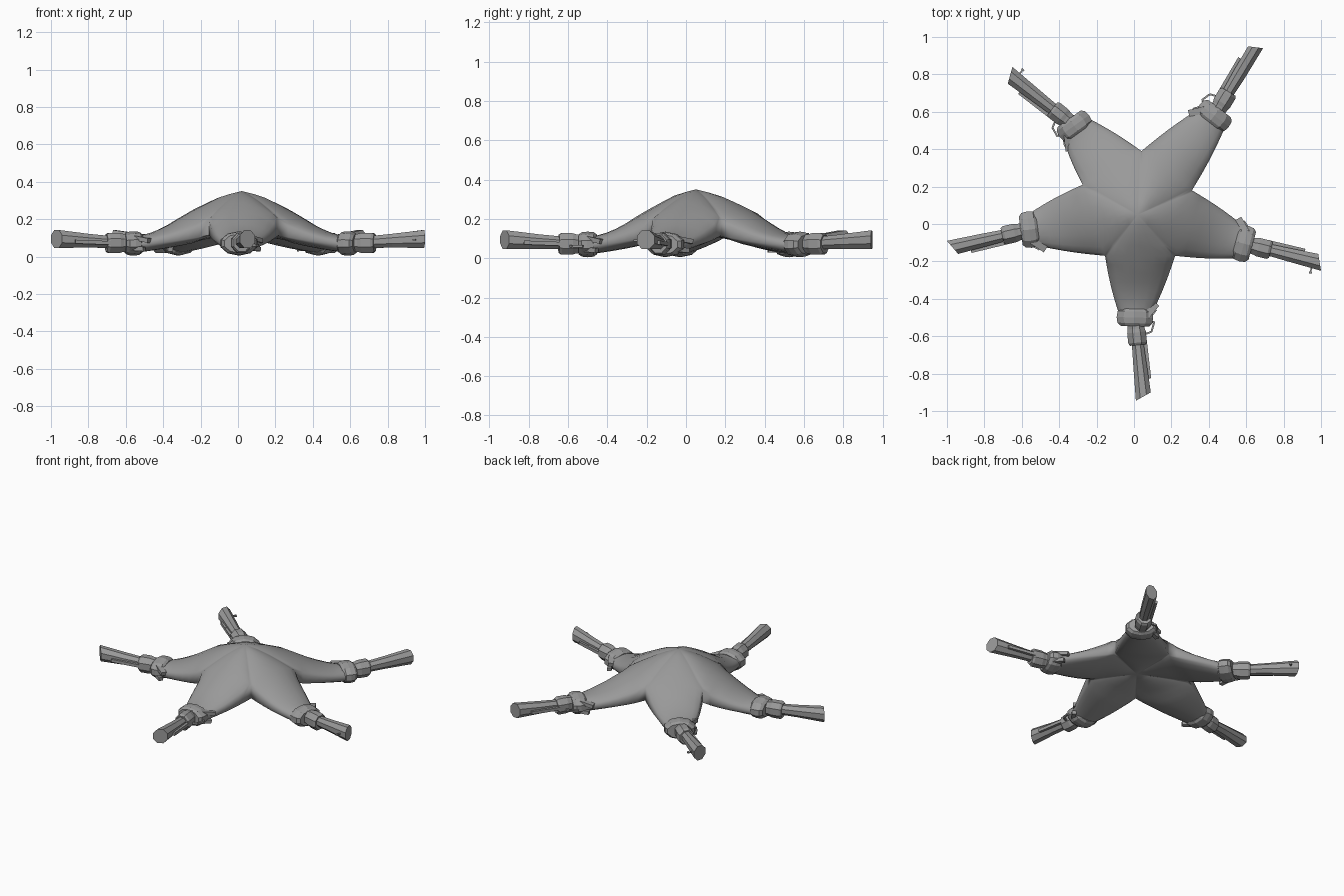
import bpy, bmesh
from math import pi, sin, cos
from mathutils import Vector

if "Cube" in bpy.data.objects:
    bpy.data.objects.remove(bpy.data.objects["Cube"])


def material(name, value):
    mat = bpy.data.materials.new(name)
    mat.use_nodes = True
    color = (value, value, value, 1)
    mat.diffuse_color = color
    mat.node_tree.nodes["Principled BSDF"].inputs["Base Color"].default_value = color
    return mat


GREY = material("stone grey", 0.32)
UP = Vector((0, 0, 1))


def finish(bm, name):
    bmesh.ops.remove_doubles(bm, verts=bm.verts, dist=0.0004)
    bmesh.ops.delete(bm, geom=[v for v in bm.verts if not v.link_faces], context="VERTS")
    bmesh.ops.recalc_face_normals(bm, faces=bm.faces)
    mesh = bpy.data.meshes.new(name)
    bm.to_mesh(mesh)
    bm.free()
    mesh.materials.append(GREY)
    obj = bpy.data.objects.new(name, mesh)
    bpy.context.collection.objects.link(obj)
    return obj


def skin(bm, rings, keep=lambda row, col: True):
    """Join matching closed rings with quads."""
    rows = [[bm.verts.new(p) for p in ring] for ring in rings]
    n = len(rows[0])
    for r in range(len(rows) - 1):
        for c in range(n):
            if keep(r, c):
                d = (c + 1) % n
                bm.faces.new((rows[r][c], rows[r][d], rows[r + 1][d], rows[r + 1][c]))
    return rows


def loft(name, rings):
    bm = bmesh.new()
    rows = skin(bm, rings)
    bm.faces.new(rows[0])
    bm.faces.new(rows[-1])
    return finish(bm, name)


def ring(center, side, up, n=8):
    k = 1 / cos(pi / n)
    angles = [2 * pi * (i + 0.5) / n for i in range(n)]
    return [center + side * (cos(a) * k) + up * (sin(a) * k) for a in angles]


def bar(name, p, q, width, height, n=4):
    side = (q - p).cross(UP).normalized()
    up = side.cross(q - p).normalized()
    return loft(name, [ring(e, side * width, up * height, n) for e in (p, q)])


def mix(a, b, t):
    return a + (b - a) * t


def flat(x, y):
    return Vector((x, y, 0))


# Layout: arm tips, the valleys between arms, and both edges of each muzzle
CENTER = flat(0.02, 0.05)
ARMS = ["left", "back_left", "back_right", "right", "front"]
TIPS = [flat(0.588, -0.105), flat(0.43, 0.58), flat(-0.32, 0.525),
        flat(-0.56, -0.03), flat(0.005, -0.50)]
VALLEYS = [flat(0.22, -0.17), flat(0.31, 0.18), flat(0.04, 0.39),
           flat(-0.275, 0.21), flat(-0.155, -0.17)]
MUZZLES = [(flat(1.0, -0.25), flat(0.985, -0.16)), (flat(0.69, 0.94), flat(0.61, 0.95)),
           (flat(-0.65, 0.84), flat(-0.675, 0.75)), (flat(-1.0, -0.09), flat(-0.94, -0.16)),
           (flat(0.01, -0.945), flat(0.09, -0.90))]
RIDGE = [0.35, 0.325, 0.275, 0.22, 0.158, 0.118, 0.108, 0.108]
TOP_U = [-1, -0.93, -0.75, -0.4, 0, 0.4, 0.75, 0.93, 1]
LOW_U = [-u for u in TOP_U]
VALLEY_TOP = [0.35, 0.325, 0.29, 0.248, 0.20]
INNER, OUTER = 4, 7


def ridge_height(t):
    f = min(max(t, 0), 1) * 5.7
    i = int(f)
    return mix(RIDGE[i], RIDGE[i + 1], f - i)


def section(left, right, tip, top_edge, low_edge, low_mid, power):
    """Closed cross-section of an arm, domed above and shallow below."""
    ridge = ridge_height(((left + right) / 2 - CENTER).length / (tip - CENTER).length)
    spans = [(u, top_edge, ridge) for u in TOP_U] + [(u, low_edge, low_mid) for u in LOW_U]
    return [mix(left, right, (u + 1) / 2) + UP * mix(edge, mid, (1 - u * u) ** power)
            for u, edge, mid in spans]


# Star body: five arms sharing the valley lines
body = bmesh.new()
SIDES = {len(TOP_U) - 1, 2 * len(TOP_U) - 1}
for i, tip in enumerate(TIPS):
    va, vb = VALLEYS[i], VALLEYS[(i + 1) % 5]
    axis = (tip - CENTER).normalized()
    across = axis.cross(UP)
    ta, tb = tip + across * 0.08, tip - across * 0.08
    rings = []
    for k, top in enumerate(VALLEY_TOP):
        t = k / INNER
        rings.append(section(mix(CENTER, va, t), mix(CENTER, vb, t), tip,
                             top, mix(0.13, 0.115, t), mix(0.13, 0.085, t), mix(1.3, 0.8, t)))
    for k in range(1, OUTER + 1):
        t = k / OUTER
        bulge = (va - vb).normalized() * 0.008 * sin(pi * t)
        rings.append(section(mix(va, ta, t) + bulge, mix(vb, tb, t) - bulge, tip,
                             mix(0.20, 0.066, t ** 0.6), mix(0.115, 0.058, t ** 0.8),
                             mix(0.085, 0.018, t ** 0.7), mix(0.8, 0.5, t ** 0.5)))
    rows = skin(body, rings, lambda r, c: r >= INNER or c not in SIDES)
    body.faces.new(rows[-1])
star = finish(body, "star_body")
bpy.ops.object.select_all(action="DESELECT")
star.select_set(True)
bpy.context.view_layer.objects.active = star
bpy.ops.object.shade_smooth_by_angle(angle=1.1)

# A flared gun strapped to every arm tip
for name, tip, (edge_r, edge_l) in zip(ARMS, TIPS, MUZZLES):
    arm = (tip - CENTER).normalized()
    arm_side = arm.cross(UP)
    muzzle = (edge_r + edge_l) / 2
    aim = (muzzle - tip).normalized()
    left = UP.cross(aim)
    length = (muzzle - tip).length

    def at(along, lateral, z):
        return tip + aim * along + left * lateral + UP * z

    # Padded cuff around the arm tip
    loft(name + "_cuff", [ring(tip + arm * o + UP * 0.07, arm_side * 0.098 * s, UP * 0.062 * s, 10)
                          for o, s in ((-0.046, 0.78), (-0.032, 0.95), (0, 1), (0.03, 0.95), (0.046, 0.78))])
    # Faceted breech block
    loft(name + "_breech", [ring(at(o, 0, 0.073), left * 0.050 * s, UP * 0.054 * s)
                            for o, s in ((0.03, 0.85), (0.06, 0.9), (0.08, 1), (0.135, 1), (0.148, 0.85))])
    # Flared barrel with a slanted mouth
    loft(name + "_barrel", [ring(at(0.13, 0, 0.078), left * 0.031, UP * 0.032),
                            ring(at(length * 0.6, 0, 0.085), left * 0.036, UP * 0.037),
                            ring(muzzle + UP * 0.094, (edge_l - edge_r) * 0.5, UP * 0.048)])
    # Ramrod beside the barrel, and its holder
    bar(name + "_ramrod", at(0.12, 0.041, 0.072), at(length * 0.78, 0.043, 0.08), 0.009, 0.010)
    bar(name + "_rod_holder", at(length * 0.6, 0.0, 0.078), at(length * 0.6, 0.05, 0.078), 0.008, 0.010)
    # Hammer swept back past the cuff
    bar(name + "_hammer", at(0.0, 0.06, 0.10), at(-0.06, 0.122, 0.085), 0.018, 0.012)
    bar(name + "_hammer_plate", at(0.03, 0.05, 0.045), at(-0.035, 0.11, 0.04), 0.014, 0.012)
    # Thin trigger guard
    if name in ("front", "back_left", "back_right"):
        guard = [at(0.03, 0.08, 0.06), at(0.035, 0.1, 0.06), at(0.085, 0.08, 0.06), at(0.095, 0.04, 0.06)]
        for k in range(3):
            bar(f"{name}_trigger_guard_{k + 1}", guard[k], guard[k + 1], 0.005, 0.006)
    # Small sight pin by the mouth
    if name in ("left", "back_right"):
        foot = at(length - 0.035, -0.035, 0.09)
        bar(name + "_sight_pin", foot, foot - left * 0.032, 0.004, 0.004)
        bar(name + "_sight_bead", foot - left * 0.03 - aim * 0.008,
            foot - left * 0.03 + aim * 0.008, 0.005, 0.005)
